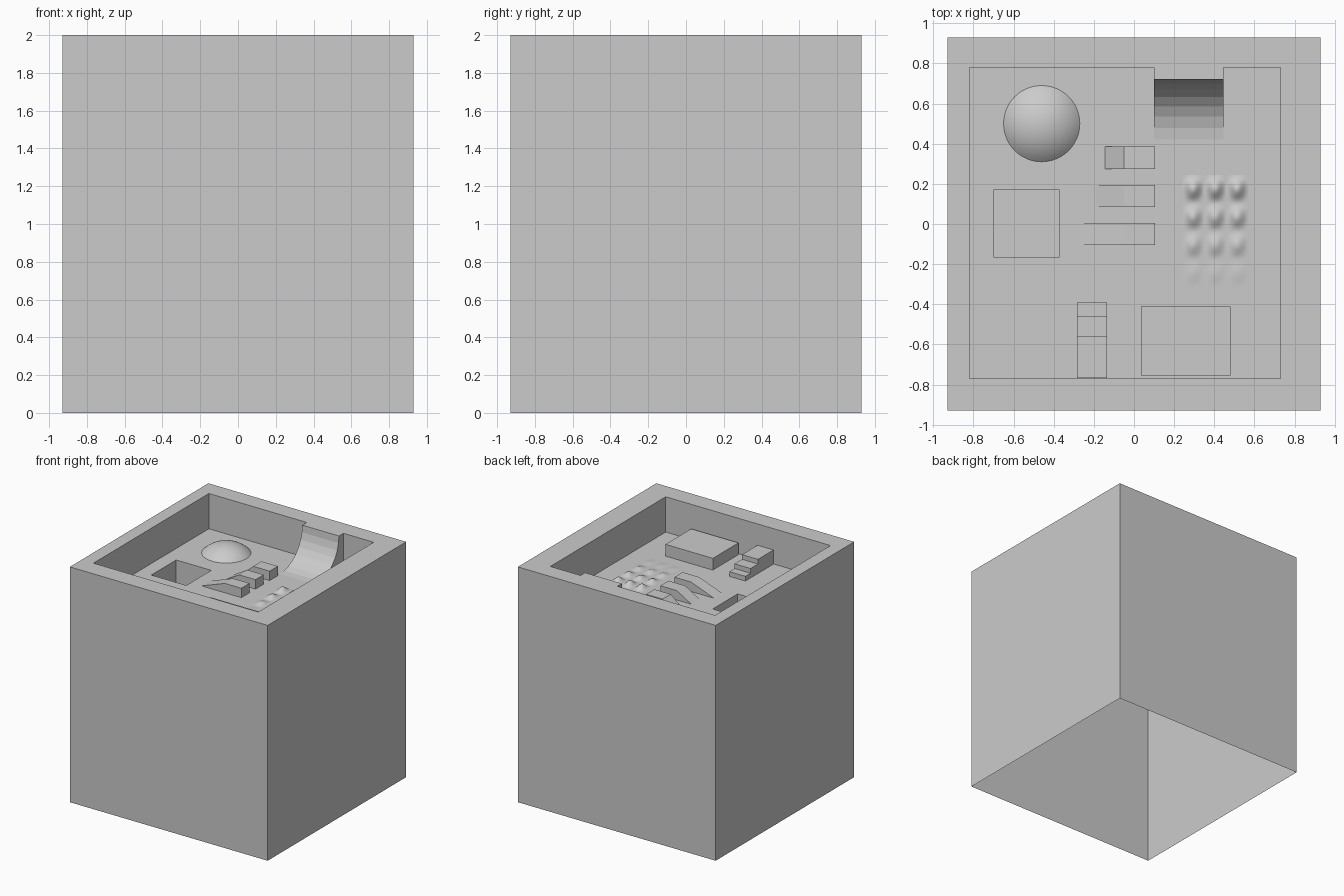
import bpy, bmesh, math

if "Cube" in bpy.data.objects:
    bpy.data.objects.remove(bpy.data.objects["Cube"])

FLOOR, TOP = 1.70, 2.0


def finish(name, bm, smooth=False):
    mesh = bpy.data.meshes.new(name)
    bm.to_mesh(mesh)
    bm.free()
    for p in mesh.polygons:
        p.use_smooth = smooth
    ob = bpy.data.objects.new(name, mesh)
    bpy.context.collection.objects.link(ob)
    return ob


def prism(name, profile, axis, lo, hi):
    """Extrude a side profile (horizontal, z) along x or y; underside left open."""
    bm = bmesh.new()
    place = (lambda a, z, t: (t, a, z)) if axis == 'x' else (lambda a, z, t: (a, t, z))
    face = bm.faces.new([bm.verts.new(place(a, z, lo)) for a, z in profile])
    ext = bmesh.ops.extrude_face_region(bm, geom=[face], use_keep_orig=True)
    for v in ext['geom']:
        if isinstance(v, bmesh.types.BMVert):
            v.co[0 if axis == 'x' else 1] = hi
    bmesh.ops.recalc_face_normals(bm, faces=bm.faces[:])
    under = [f for f in bm.faces if f.normal.z < -0.9]
    bmesh.ops.delete(bm, geom=under, context='FACES')
    return finish(name, bm)


# Hollow tray block: stacked rectangular loops (outer walls, rim, recess, pit), open below
outer = (-0.93, 0.93, -0.93, 0.93)
recess = (-0.82, 0.73, -0.77, 0.78)
pit = (-0.70, -0.37, -0.165, 0.17)
bm = bmesh.new()
loops = []
for (x0, x1, y0, y1), z in [(outer, 0), (outer, TOP), (recess, TOP),
                            (recess, FLOOR), (pit, FLOOR), (pit, 1.40)]:
    loops.append([bm.verts.new((x, y, z)) for x, y in
                  [(x0, y0), (x1, y0), (x1, y1), (x0, y1)]])
for a, b in zip(loops, loops[1:]):
    for i in range(4):
        j = (i + 1) % 4
        bm.faces.new((a[i], a[j], b[j], b[i]))
bm.faces.new(loops[-1])
finish("tray_block", bm)

# Quarter pipe against the back wall
arc = [(0.42 + 0.3 * math.sin(t), TOP - 0.3 * math.cos(t))
       for t in (math.pi / 2 * i / 8 for i in range(9))]
prism("quarter_pipe", arc + [(0.78, TOP), (0.78, FLOOR)], 'x', 0.10, 0.445)

# Three ramps of decreasing steepness
for k, (angle, y0) in enumerate([(40, 0.275), (30, 0.085), (20, -0.105)]):
    h = 0.08
    foot = -0.05 - h / math.tan(math.radians(angle))
    prism(f"ramp_{k + 1}", [(foot, FLOOR), (0.105, FLOOR), (0.105, FLOOR + h),
                            (-0.05, FLOOR + h)], 'y', y0, y0 + 0.11)

# Stairs at the front wall
stair = [(-0.768, FLOOR), (-0.39, FLOOR)]
edges = [-0.39, -0.46, -0.56, -0.768]
for i in range(3):
    z = FLOOR + 0.04 * (i + 1)
    stair += [(edges[i], z), (edges[i + 1], z)]
prism("stairs", stair, 'x', -0.285, -0.135)

# Raised platform
prism("platform", [(0.035, FLOOR), (0.48, FLOOR), (0.48, FLOOR + 0.10),
                   (0.035, FLOOR + 0.10)], 'y', -0.755, -0.41)

# Shallow dome: spherical cap
r, h = 0.19, 0.08
R = (r * r + h * h) / (2 * h)
full = math.asin(r / R)
bm = bmesh.new()
tip = bm.verts.new((-0.46, 0.50, FLOOR + h))
prev, N = None, 48
for k in range(1, 11):
    t = full * k / 10
    ring = [bm.verts.new((-0.46 + R * math.sin(t) * math.cos(2 * math.pi * i / N),
                          0.50 + R * math.sin(t) * math.sin(2 * math.pi * i / N),
                          FLOOR + h - R + R * math.cos(t))) for i in range(N)]
    for i in range(N):
        j = (i + 1) % N
        if prev:
            bm.faces.new((prev[i], ring[i], ring[j], prev[j]))
        else:
            bm.faces.new((tip, ring[i], ring[j]))
    prev = ring
finish("dome", bm, smooth=True)

# Bump field: 3 columns by 4 rows, fading toward the front
x0, y0, dx, dy = 0.24, -0.315, 0.11, 0.14
heights = [0.005, 0.018, 0.027, 0.036]
nx, ny = 36, 48
bm = bmesh.new()
grid = []
for j in range(ny + 1):
    v = 4 * j / ny
    row = []
    for i in range(nx + 1):
        u = 3 * i / nx
        z = heights[min(int(v), 3)] * (math.sin(math.pi * u) * math.sin(math.pi * v)) ** 2
        row.append(bm.verts.new((x0 + u * dx, y0 + v * dy, FLOOR + 0.001 + z)))
    grid.append(row)
for a, b in zip(grid, grid[1:]):
    for i in range(nx):
        bm.faces.new((a[i], a[i + 1], b[i + 1], b[i]))
finish("bump_field", bm, smooth=True)
